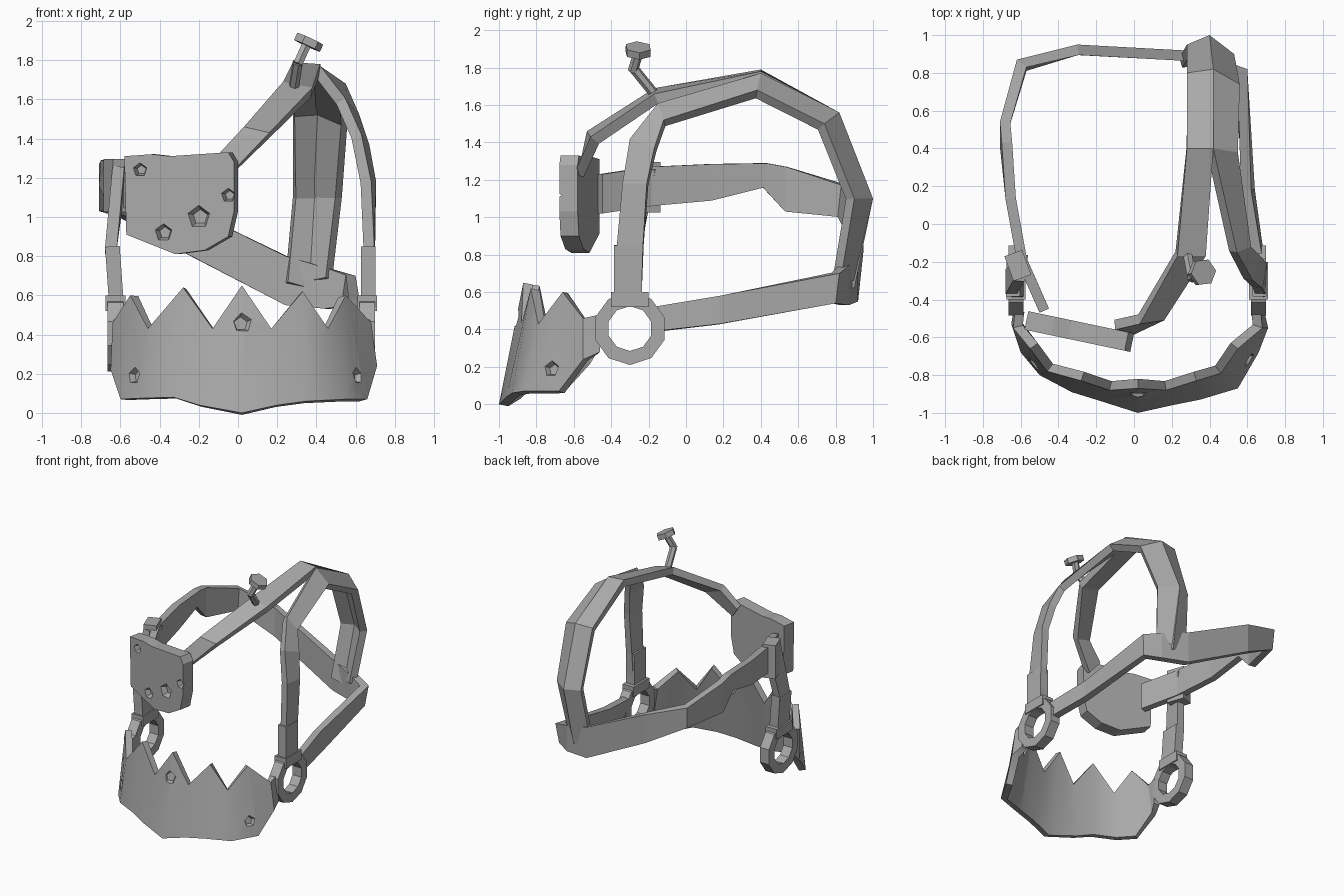
import bpy, math
from mathutils import Vector, Matrix

if "Cube" in bpy.data.objects:
    bpy.data.objects.remove(bpy.data.objects["Cube"])

steel = bpy.data.materials.new("worn grey metal")
steel.diffuse_color = (0.4, 0.4, 0.4, 1)
steel.use_nodes = True
steel.node_tree.nodes["Principled BSDF"].inputs["Base Color"].default_value = steel.diffuse_color
CENTRE = Vector((0, 0, 0.95))


def apply_mods(ob):
    dg = bpy.context.evaluated_depsgraph_get()
    me = bpy.data.meshes.new_from_object(ob.evaluated_get(dg))
    ob.modifiers.clear()
    ob.data = me


def sheet(name, verts, faces, thick):
    """Outer surface, thickened towards the middle of the head."""
    me = bpy.data.meshes.new(name)
    me.from_pydata(verts, [], faces)
    out = sum(p.normal.dot(p.center - CENTRE) * p.area for p in me.polygons)
    if out < 0:
        me.flip_normals()
    me.materials.append(steel)
    ob = bpy.data.objects.new(name, me)
    bpy.context.collection.objects.link(ob)
    mod = ob.modifiers.new("thickness", 'SOLIDIFY')
    mod.thickness, mod.offset, mod.use_even_offset = thick, -1, True
    apply_mods(ob)
    return ob


def strap(name, rows, thick=0.055, closed=False):
    """Band through pairs of edge points."""
    n = len(rows)
    verts = [p for r in rows for p in r]
    faces = []
    for i in range(n if closed else n - 1):
        j = (i + 1) % n
        faces.append((2 * i, 2 * i + 1, 2 * j + 1, 2 * j))
    return sheet(name, verts, faces, thick)


def rod(name, p, q, r1, sides, r2=None):
    p, q = Vector(p), Vector(q)
    d = q - p
    bpy.ops.mesh.primitive_cone_add(vertices=sides, radius1=r1, radius2=r1 if r2 is None else r2,
                                    depth=d.length, location=(p + q) / 2,
                                    rotation=d.to_track_quat('Z', 'Y').to_euler())
    ob = bpy.context.object
    ob.name = name
    ob.data.materials.append(steel)
    return ob


def block(name, loc, size, rot=(0, 0, 0)):
    bpy.ops.mesh.primitive_cube_add(size=1, location=loc, rotation=rot)
    ob = bpy.context.object
    ob.name, ob.scale = name, size
    ob.data.materials.append(steel)
    return ob


def pit(ob, x, z, r, depth):
    """Five-sided dent hammered into the front of a part."""
    hit, loc, nor, _ = ob.ray_cast((x, -3, z), (0, 1, 0))
    if not hit:
        return
    cutter = rod("dent_cutter", loc - nor * depth, loc + nor * 0.03, r * 0.6, 5, r * 1.15)
    mod = ob.modifiers.new("dent", 'BOOLEAN')
    mod.operation, mod.solver, mod.object = 'DIFFERENCE', 'EXACT', cutter
    bpy.context.view_layer.update()
    apply_mods(ob)
    bpy.data.objects.remove(cutter)


# Jaw guard with a jagged top: (bottom, top) columns
jaw = strap("jaw_guard", [
    ((-.64, -.47, .28), (-.63, -.46, .48)),
    ((-.65, -.53, .22), (-.64, -.55, .46)),
    ((-.60, -.68, .07), (-.55, -.66, .60)),
    ((-.50, -.80, .075), (-.46, -.78, .43)),
    ((-.33, -.89, .08), (-.28, -.83, .64)),
    ((-.20, -.93, .04), (-.13, -.88, .43)),
    ((.02, -1.0, 0), (.02, -.87, .65)),
    ((.20, -.96, .04), (.17, -.88, .43)),
    ((.35, -.93, .06), (.33, -.83, .62)),
    ((.55, -.87, .07), (.46, -.79, .43)),
    ((.66, -.68, .07), (.55, -.66, .60)),
    ((.71, -.55, .24), (.68, -.55, .46)),
    ((.69, -.46, .28), (.67, -.46, .48))], 0.05)
for x, z, r in ((-.53, .19, .05), (.61, .19, .05), (.02, .46, .06)):
    pit(jaw, x, z, r, 0.03)
bpy.ops.object.select_all(action='DESELECT')
jaw.select_set(True)
bpy.context.view_layer.objects.active = jaw
bpy.ops.object.shade_smooth_by_angle(angle=math.radians(30))

# Hinge rings, strap sleeves and end tabs on both sides
for side, s, x in (("left", -1, -.665), ("right", 1, .70)):
    rows = []
    for i in range(10):
        a = math.tau * (i + .5) / 10
        c, d = math.cos(a), math.sin(a)
        rows.append(((x, -.30 + .195 * c, .405 + .195 * d), (x, -.30 + .12 * c, .405 + .12 * d)))
    strap(side + "_hinge_ring", rows, 0.08, True)
    block(side + "_strap_sleeve", (x - s * .035, -.31, .69), (.075, .15, .32),
          (0, math.radians(-4 if s < 0 else 0), 0))
    block(side + "_ring_tab", (x - s * .04, -.30, .56), (.10, .20, .08))

# Right side strap, rising to the crown and down the back
strap("right_side_strap", [
    ((.69, -.39, .53), (.69, -.24, .53)),
    ((.695, -.37, .85), (.70, -.23, .85)),
    ((.68, -.34, 1.18), (.705, -.21, 1.18)),
    ((.63, -.30, 1.42), (.67, -.17, 1.37)),
    ((.545, -.15, 1.61), (.62, -.12, 1.52)),
    ((.42, .40, 1.77), (.55, .38, 1.68)),
    ((.42, .82, 1.56), (.56, .74, 1.50)),
    ((.40, 1.0, 1.10), (.53, .90, 1.10)),
    ((.38, .90, .66), (.48, .83, .68))])

# Crest strap from the eye plate over the crown to the nape
strap("crest_strap", [
    ((-.10, -.56, 1.32), (-.03, -.60, 1.23)),
    ((.03, -.53, 1.46), (.16, -.51, 1.43)),
    ((.23, -.17, 1.69), (.38, -.17, 1.66)),
    ((.28, .40, 1.79), (.42, .40, 1.78)),
    ((.28, .80, 1.55), (.42, .82, 1.56)),
    ((.28, .95, 1.10), (.40, 1.0, 1.10)),
    ((.24, .88, .66), (.38, .90, .62))])

# Strap looping around the back from the right ring to the eye plate
strap("back_loop_strap", [
    ((.69, -.18, .39), (.68, -.18, .52)),
    ((.64, .18, .43), (.62, .18, .58)),
    ((.58, .80, .54), (.60, .82, .70)),
    ((.46, .87, .53), (.46, .87, .74)),
    ((.25, .92, .55), (.25, .92, .80)),
    ((-.30, .95, .83), (-.30, .95, 1.06)),
    ((-.61, .86, 1.0), (-.62, .87, 1.17)),
    ((-.71, .54, 1.03), (-.71, .54, 1.27)),
    ((-.71, .41, 1.16), (-.70, .43, 1.29)),
    ((-.68, .13, 1.09), (-.68, .13, 1.285)),
    ((-.62, -.20, 1.06), (-.62, -.20, 1.27)),
    ((-.50, -.47, 1.02), (-.50, -.47, 1.23))])

# Left side strap with its clasp
strap("left_side_strap", [
    ((-.64, -.39, .53), (-.64, -.24, .53)),
    ((-.68, -.37, .83), (-.68, -.24, .83)),
    ((-.64, -.30, 1.26), (-.62, -.16, 1.26))], 0.06)
block("left_clasp", (-.615, -.22, 1.16), (.10, .14, .27), (0, 0, math.radians(20)))

# Eye plate, angled across the left of the face
outline = [(-.58, 1.31), (-.44, 1.32), (-.35, 1.31), (-.05, 1.33), (-.02, 1.28), (-.02, 1.03),
           (-.05, .90), (-.17, .83), (-.32, .81), (-.57, .91)]
plate = sheet("eye_plate", [(x, -.675 - .21 * (x + .03), z) for x, z in outline],
              [tuple(range(len(outline)))], 0.10)
for x, z, r in ((-.50, 1.24, .04), (-.20, 1.0, .065), (-.38, .92, .05), (-.05, 1.11, .04)):
    pit(plate, x, z, r, 0.04)

# Bent nail in the crest
rod("nail_lower_shank", (.285, -.17, 1.66), (.305, -.275, 1.79), .027, 6)
rod("nail_upper_shank", (.305, -.285, 1.78), (.35, -.255, 1.88), .027, 6)
rod("nail_head", (.352, -.257, 1.873), (.369, -.255, 1.91), .073, 6)
